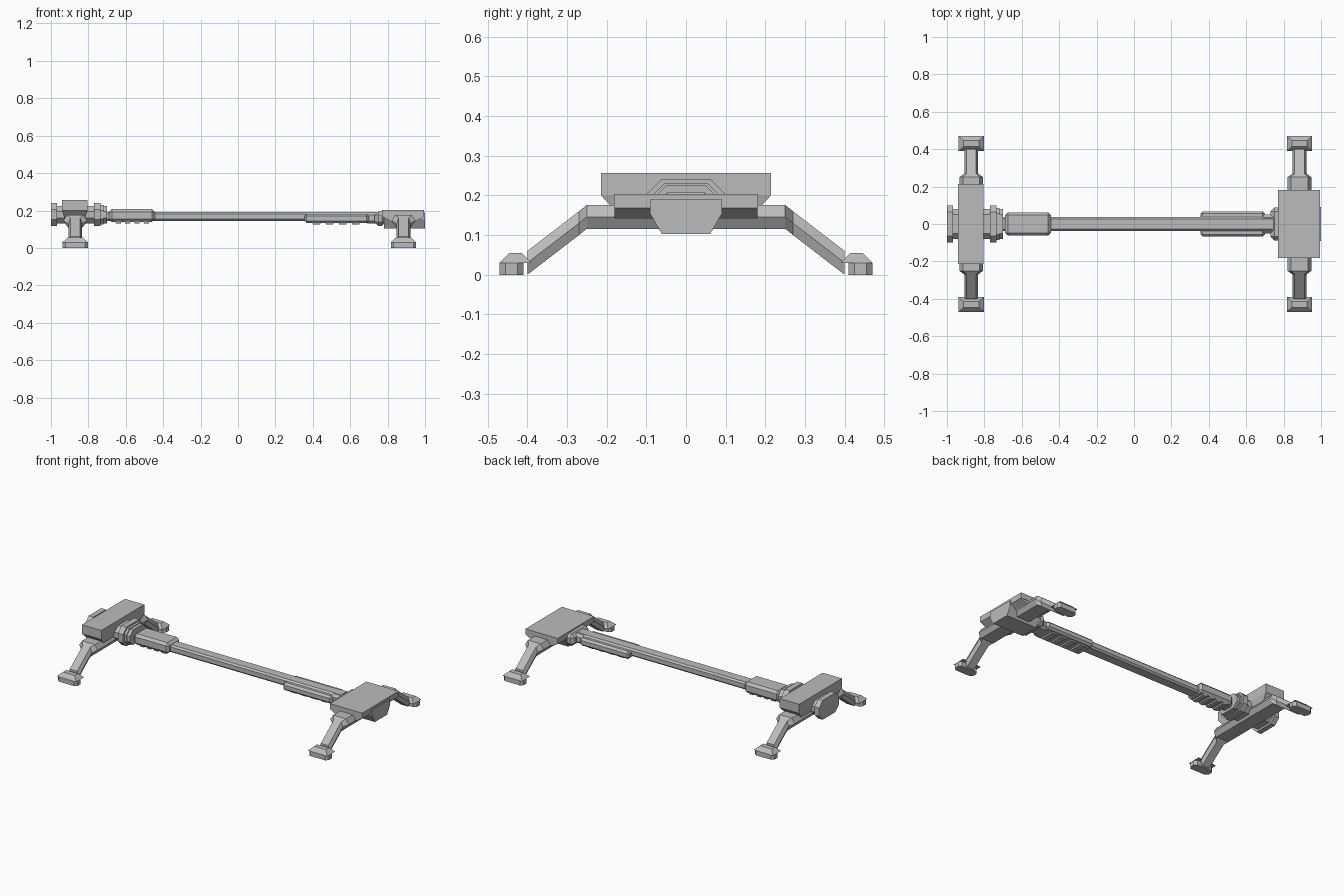
import bpy, bmesh
from mathutils import Vector

default_cube = bpy.data.objects.get("Cube")
if default_cube:
    bpy.data.objects.remove(default_cube)

SHADE = (0.5, 0.5, 0.5, 1)
grey = bpy.data.materials.new("plain grey")
grey.use_nodes = True
grey.diffuse_color = SHADE
grey.node_tree.nodes["Principled BSDF"].inputs["Base Color"].default_value = SHADE


def finish(name, bm, mirrored):
    """Turn the bmesh into an object, with a twin across y if mirrored."""
    bmesh.ops.recalc_face_normals(bm, faces=bm.faces)
    mesh = bpy.data.meshes.new(name)
    bm.to_mesh(mesh)
    bm.free()
    mesh.materials.append(grey)
    obj = bpy.data.objects.new(name, mesh)
    bpy.context.collection.objects.link(obj)
    if mirrored:
        mirror = obj.modifiers.new("front and back", "MIRROR")
        mirror.use_axis = (False, True, False)


def wide(half):
    return (-half, half)


def around(middle, half):
    return (middle - half, middle + half)


def block(name, x, y, z, bevel=0, axis="x", roof=(1, 1), base=(1, 1), mirrored=False):
    """Box between limits; roof and base scale its top and bottom in x and y.
    The bevel cuts the edges that run along the given axis, or all of them."""
    bm = bmesh.new()
    bmesh.ops.create_cube(bm, size=2)
    spans = (x, y, z)
    middle = Vector([sum(span) / 2 for span in spans])
    half = Vector([(span[1] - span[0]) / 2 for span in spans])
    for vert in bm.verts:
        scale = roof if vert.co.z > 0 else base
        vert.co.x *= half.x * scale[0]
        vert.co.y *= half.y * scale[1]
        vert.co.z *= half.z
        vert.co += middle
    if bevel:
        def runs_along(edge):
            direction = edge.verts[0].co - edge.verts[1].co
            return axis == "all" or abs(getattr(direction.normalized(), axis)) > 0.9
        bmesh.ops.bevel(bm, geom=[e for e in bm.edges if runs_along(e)],
                        offset=bevel, segments=1, affect="EDGES")
    finish(name, bm, mirrored)


def leg(name, centre, stations):
    """Hexagonal limb skinned through stations of y, top height and half width."""
    bm = bmesh.new()
    rings = []
    for y, top, width in stations:
        outline = [(0.7, top), (1, top - LEG_DEPTH / 2), (0.7, top - LEG_DEPTH)]
        ring = [(centre + width * k, y, z) for k, z in outline]
        ring += [(centre - width * k, y, z) for k, z in reversed(outline)]
        rings.append([bm.verts.new(point) for point in ring])
    for near, far in zip(rings, rings[1:]):
        for i in range(len(near)):
            bm.faces.new((near[i - 1], near[i], far[i], far[i - 1]))
    bm.faces.new(rings[-1])
    finish(name, bm, mirrored=True)


# Splayed legs: a broad crossbeam, a thin sloping shin and a spreading foot
LEG_DEPTH = 0.06
BEAM, SHIN, SOLE = 0.064, 0.037, 0.068
stations = [(0, 0.176, BEAM), (0.25, 0.176, BEAM),
            (0.27, 0.16, SHIN), (0.4, 0.06, SHIN)]
for end, centre in (("right", -0.87), ("left", 0.885)):
    leg(end + "_legs", centre, stations)
    block(end + "_feet", x=around(centre, SOLE), y=(0.41, 0.47), z=(0, 0.03),
          bevel=0.015, axis="z", mirrored=True)
    block(end + "_insteps", x=around(centre, SOLE), y=(0.39, 0.47), z=(0.03, 0.055),
          roof=(0.6, 0.4), mirrored=True)

# Bar and hand grips
block("bar", x=wide(0.74), y=wide(0.038), z=(0.145, 0.192), bevel=0.01)
block("right_grip", x=(-0.69, -0.445), y=wide(0.062), z=(0.14, 0.208),
      bevel=0.015, axis="all")
block("left_grip", x=(0.355, 0.7), y=wide(0.067), z=(0.133, 0.182),
      bevel=0.012, axis="all")


# Finger ribs beneath the grips
def ribs(side, first, pitch, z):
    for i in range(4):
        block(f"{side}_grip_rib_{i}", x=around(first + i * pitch, pitch / 3),
              y=wide(0.05), z=z, base=(0.8, 0.9))


ribs("right", first=-0.64, pitch=0.05, z=(0.132, 0.15))
ribs("left", first=0.42, pitch=0.07, z=(0.125, 0.14))

# Tall block, tapering underneath
block("right_block", x=(-0.94, -0.805), y=wide(0.214), z=(0.2, 0.257))
block("right_block_underside", x=(-0.94, -0.805), y=wide(0.214), z=(0.13, 0.2),
      base=(0.7, 0.7))

# Hub through the tall block, with its end knob and flange
block("right_hub", x=(-0.98, -0.7), y=wide(0.08), z=(0.13, 0.225), bevel=0.03)
block("right_hub_collar", x=(-0.75, -0.72), y=wide(0.085), z=(0.125, 0.23), bevel=0.03)
for part, x in (("knob", (-1, -0.967)), ("flange", (-0.77, -0.735))):
    block("right_" + part, x=x, y=wide(0.098), z=(0.118, 0.24), bevel=0.035)

# Flat block, tapering underneath
block("left_block", x=(0.77, 0.995), y=wide(0.182), z=(0.168, 0.204))
block("left_block_underside", x=(0.77, 0.995), y=wide(0.18), z=(0.137, 0.168),
      base=(0.5, 1))

# Stepped neck and the nose that hangs below the flat block
block("left_neck", x=(0.69, 0.75), y=wide(0.05), z=(0.13, 0.19), bevel=0.015)
block("left_collar", x=(0.73, 0.79), y=wide(0.088), z=(0.118, 0.195),
      bevel=0.02, axis="all")
block("left_nose", x=(0.78, 1), y=wide(0.091), z=(0.155, 0.19))
block("left_nose_keel", x=(0.78, 1), y=wide(0.091), z=(0.103, 0.155), base=(1, 0.67))
